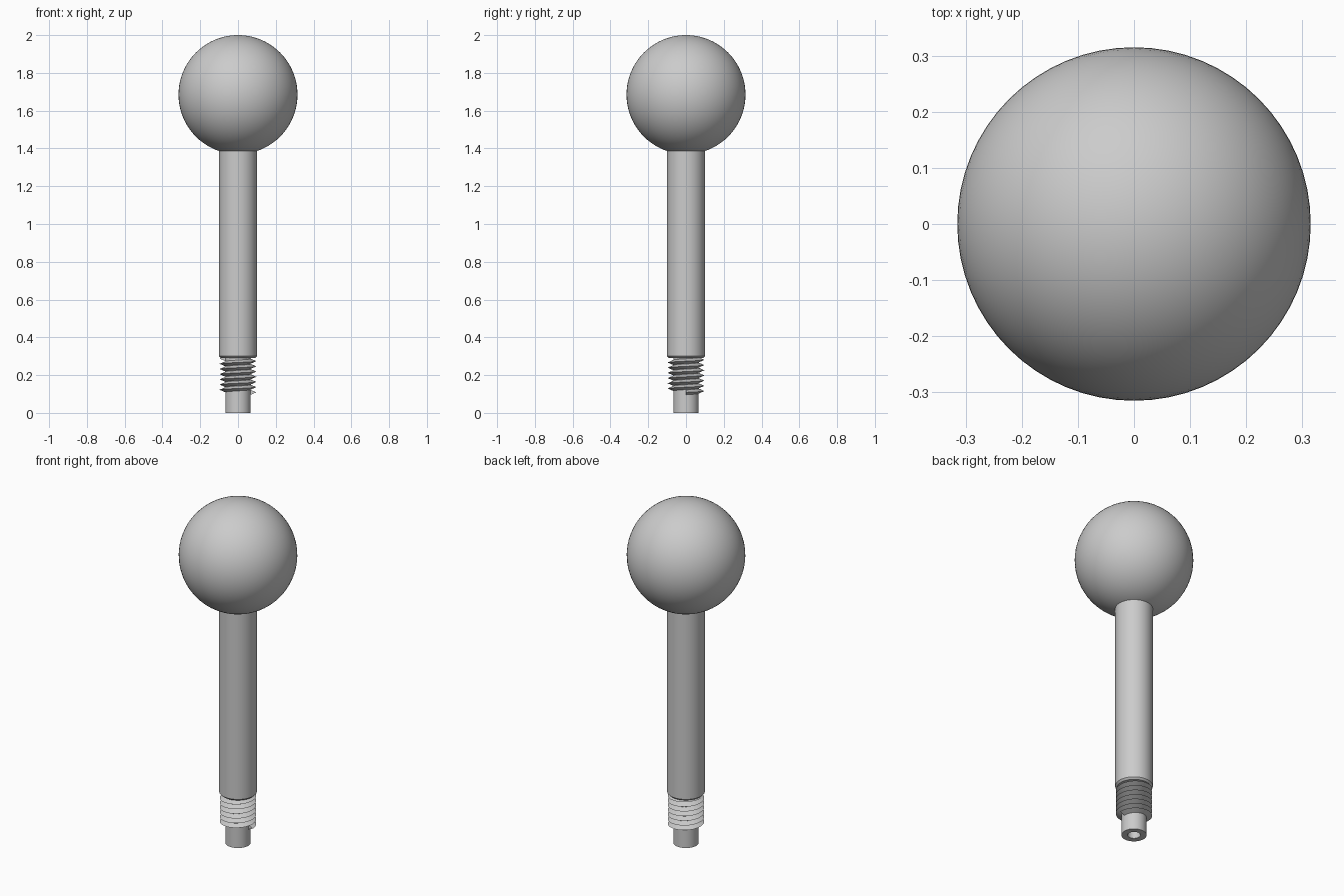
import bpy, bmesh, math

default_cube = bpy.data.objects.get("Cube")
if default_cube:
    bpy.data.objects.remove(default_cube, do_unlink=True)

steel = bpy.data.materials.new("grey_steel")
steel.use_nodes = True
GREY = (0.6, 0.6, 0.6, 1)
steel.diffuse_color = GREY
steel.node_tree.nodes["Principled BSDF"].inputs["Base Color"].default_value = GREY


def finish(name, bm, angle=30):
    bmesh.ops.recalc_face_normals(bm, faces=bm.faces)
    mesh = bpy.data.meshes.new(name)
    bm.to_mesh(mesh)
    bm.free()
    mesh.materials.append(steel)
    obj = bpy.data.objects.new(name, mesh)
    bpy.context.collection.objects.link(obj)
    bpy.ops.object.select_all(action="DESELECT")
    obj.select_set(True)
    bpy.context.view_layer.objects.active = obj
    bpy.ops.object.shade_smooth_by_angle(angle=math.radians(angle))
    return obj


def lathe(name, profile, steps=64):
    """Spin a (radius, height) profile around the z axis."""
    bm = bmesh.new()
    verts = [bm.verts.new((r, 0, z)) for r, z in profile]
    edges = [bm.edges.new(pair) for pair in zip(verts, verts[1:])]
    bmesh.ops.spin(bm, geom=verts + edges, axis=(0, 0, 1), cent=(0, 0, 0),
                   angle=math.tau, steps=steps, use_duplicate=False)
    bmesh.ops.remove_doubles(bm, verts=bm.verts, dist=0.0001)
    return finish(name, bm)


def thread(name, core, crest, bottom, pitch, turns, steps=48):
    """Sweep a V-shaped ridge along a right-handed helix."""
    bm = bmesh.new()
    rings = []
    for i in range(int(turns * steps) + 1):
        t = i * math.tau / steps
        z = bottom + pitch * i / steps
        section = [(core, z), (crest, z + pitch / 2), (core, z + pitch)]
        rings.append([bm.verts.new((r * math.cos(t), r * math.sin(t), h))
                      for r, h in section])
    for a, b in zip(rings, rings[1:]):
        for k in range(3):
            n = (k + 1) % 3
            bm.faces.new((a[k], a[n], b[n], b[k]))
    bm.faces.new(rings[0])
    bm.faces.new(rings[-1])
    return finish(name, bm)


# Ball knob
bm = bmesh.new()
bmesh.ops.create_uvsphere(bm, u_segments=64, v_segments=40, radius=0.315)
bmesh.ops.translate(bm, verts=bm.verts, vec=(0, 0, 1.685))
finish("ball_knob", bm)

# Handle shaft, slightly chamfered at the lower end
lathe("shaft", [(0, 0.29), (0.09, 0.29), (0.1, 0.3), (0.1, 1.4), (0, 1.4)])

# Threaded section
thread("screw_thread", core=0.065, crest=0.097, bottom=0.095, pitch=0.0275, turns=6.5)

# Threaded core and tip with a drilled hole in its end
lathe("core_and_tip", [(0, 0.1), (0.034, 0.1), (0.034, 0), (0.067, 0),
                       (0.067, 0.3), (0, 0.3)])
